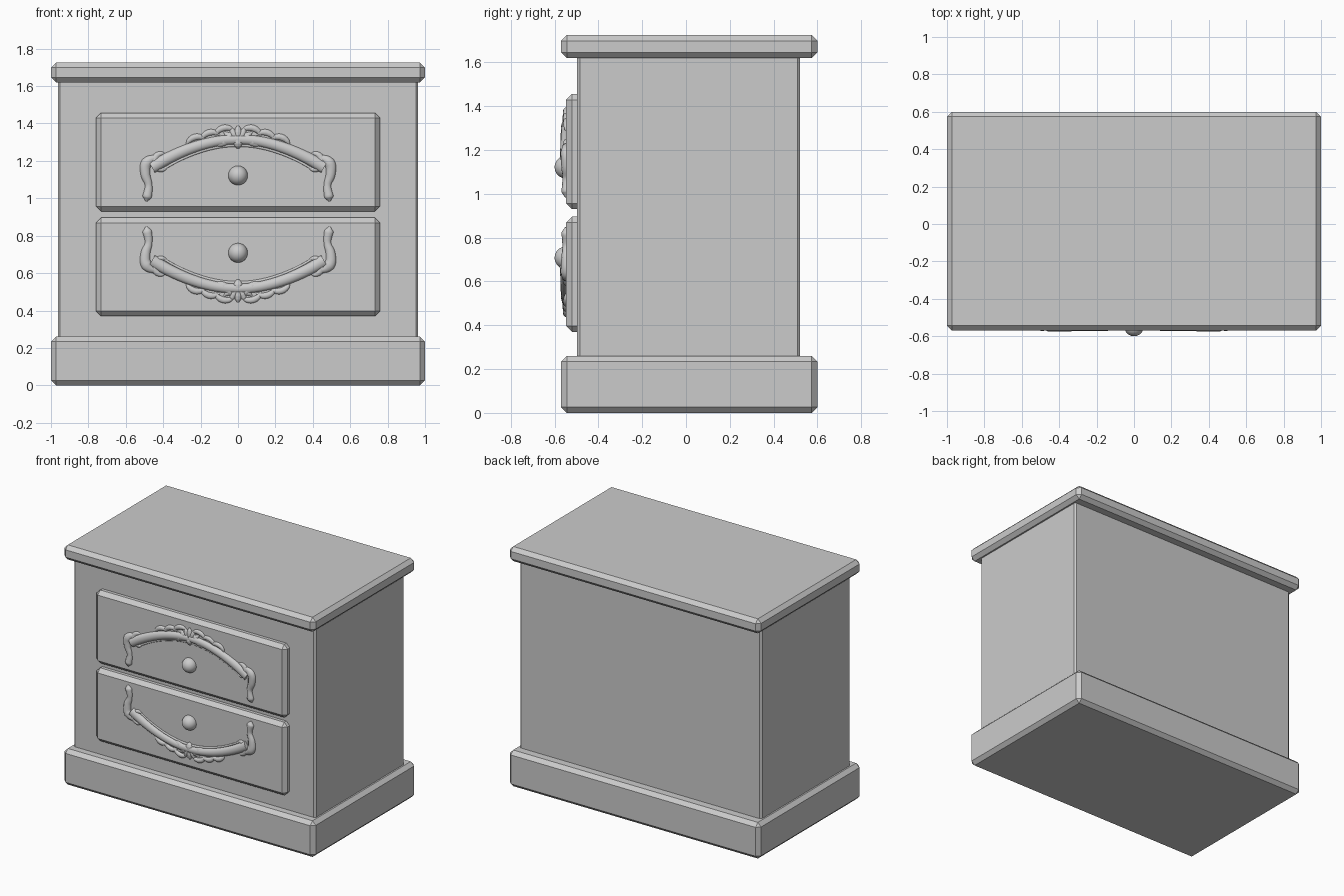
import bpy, bmesh, math

if "Cube" in bpy.data.objects:
    bpy.data.objects.remove(bpy.data.objects["Cube"])

FRONT = -0.548          # y of the drawer faces
MID = 0.916             # height about which the two ornaments mirror


def activate(ob):
    bpy.ops.object.select_all(action='DESELECT')
    ob.select_set(True)
    bpy.context.view_layer.objects.active = ob


def smooth(ob):
    activate(ob)
    bpy.ops.object.shade_smooth_by_angle(angle=math.radians(50))


def box(name, half_x, y0, y1, z0, z1, chamfer):
    bm = bmesh.new()
    bmesh.ops.create_cube(bm, size=1)
    for v in bm.verts:
        v.co.x *= 2 * half_x
        v.co.y = y1 if v.co.y > 0 else y0
        v.co.z = z1 if v.co.z > 0 else z0
    bmesh.ops.bevel(bm, geom=bm.edges[:], offset=chamfer, segments=1,
                    affect='EDGES', profile=0.5)
    me = bpy.data.meshes.new(name)
    bm.to_mesh(me)
    bm.free()
    bpy.context.collection.objects.link(bpy.data.objects.new(name, me))


def arch(z_top, drop, x_end, r_mid, r_end, n=6):
    """Stroke along half of the arch, falling from the crest to the elbow."""
    pts = []
    for i in range(n + 1):
        t = i / n
        pts.append((-x_end * t, z_top - drop * t ** 1.9, r_mid + (r_end - r_mid) * t))
    return pts


def leaf(x, z, angle, turn, length, width, n=5):
    """Curling stroke that swells in the middle and tapers at both ends."""
    pts = []
    for i in range(n + 1):
        t = i / n
        pts.append((x, z, 0.004 + width * math.sin(math.pi * t) ** 0.7 if 0 < i < n else 0.004))
        a = math.radians(angle + turn * t)
        x += math.cos(a) * length / n
        z += math.sin(a) * length / n
    return pts


def half_strokes():
    # leg with a rounded foot
    leg = [(-0.43, 1.222, .014), (-0.488, 1.19, .031), (-0.495, 1.13, .027),
           (-0.478, 1.07, .020), (-0.486, 1.008, .026), (-0.491, 0.984, .006)]
    # main arm and thin inner bead
    strokes = [leg, arch(1.315, 0.15, 0.46, 0.026, 0.034), arch(1.285, 0.13, 0.40, 0.010, 0.006)]
    # elbow scroll
    strokes.append(leaf(-0.39, 1.237, 175, 230, 0.17, 0.017, 8))
    # acanthus leaves rising to the crest
    for k in range(3):
        strokes.append(leaf(-0.275 + 0.075 * k, 1.285 + 0.024 * k, 60, -110, 0.125, 0.014))
    strokes.append(leaf(-0.13, 1.29, 5, 75, 0.13, 0.022))
    # shell petals
    for angle in (112, 140):
        strokes.append(leaf(-0.004, 1.295, angle, 0, 0.092, 0.015))
    return strokes


def ornament(name, flip):
    cu = bpy.data.curves.new(name, 'CURVE')
    cu.dimensions = '3D'
    cu.bevel_depth = 1.0
    cu.bevel_resolution = 3
    cu.resolution_u = 6
    cu.use_fill_caps = True
    half = half_strokes()
    # middle petal and pendant
    centre = [leaf(0, 1.30, 90, 0, 0.09, 0.017), leaf(0, 1.265, 90, 0, 0.07, 0.024)]
    for s in half + [[(-x, z, r) for x, z, r in s] for s in half] + centre:
        sp = cu.splines.new('BEZIER')
        sp.bezier_points.add(len(s) - 1)
        for p, (x, z, r) in zip(sp.bezier_points, s):
            p.co = (x, 0, 2 * MID - z if flip else z)
            p.radius = r
            p.handle_left_type = p.handle_right_type = 'AUTO'
    ob = bpy.data.objects.new(name, cu)
    bpy.context.collection.objects.link(ob)
    ob.location.y = FRONT
    ob.scale.y = 0.8
    activate(ob)
    bpy.ops.object.convert(target='MESH')
    smooth(bpy.context.object)


# cabinet
box("plinth", 1, -0.57, 0.60, 0, 0.26, 0.026)
box("body", 0.963, -0.497, 0.52, 0.24, 1.64, 0.012)
box("top_slab", 1, -0.57, 0.60, 1.62, 1.725, 0.026)

# drawers with knob and carving
for tag, z0, knob_z in (("upper", 0.93, 1.122), ("lower", 0.37, 0.708)):
    box(tag + "_drawer", 0.76, FRONT, -0.45, z0, z0 + 0.526, 0.027)
    bpy.ops.mesh.primitive_uv_sphere_add(segments=32, ring_count=16, radius=0.052,
                                         location=(0, FRONT, knob_z))
    bpy.context.object.name = tag + "_knob"
    smooth(bpy.context.object)
    ornament(tag + "_ornament", tag == "lower")
